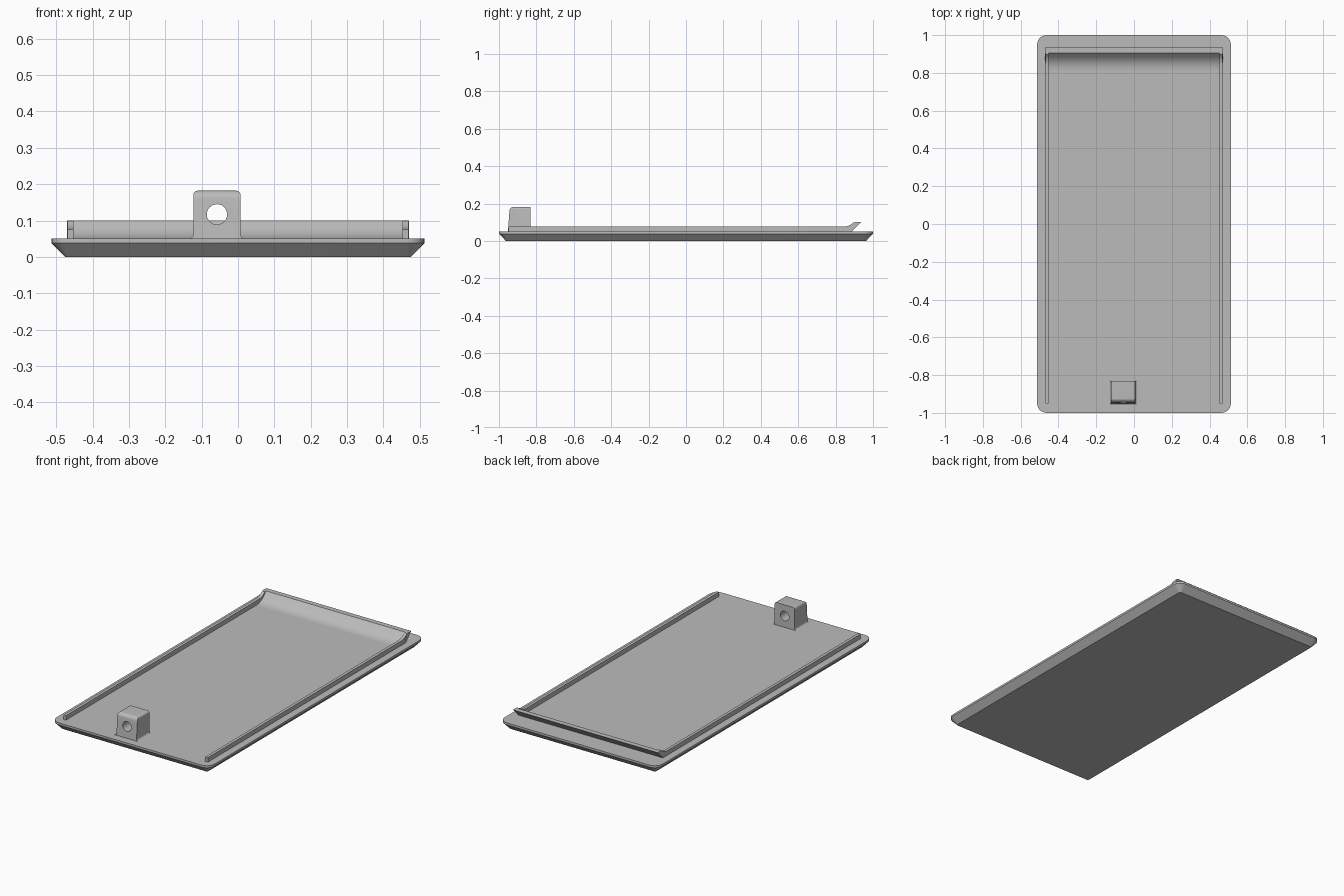
import bpy, bmesh
from math import sin, cos, pi, radians
from mathutils import Vector

if "Cube" in bpy.data.objects:
    bpy.data.objects.remove(bpy.data.objects["Cube"])

grey = bpy.data.materials.new("plain grey")
grey.use_nodes = True
color = (0.5, 0.5, 0.5, 1)
grey.diffuse_color = color
grey.node_tree.nodes["Principled BSDF"].inputs["Base Color"].default_value = color


def arc(cx, cy, r, start, end, steps=6):
    """Points along an arc, angles in degrees."""
    angles = [radians(start + (end - start) * i / steps) for i in range(steps + 1)]
    return [(cx + r * cos(a), cy + r * sin(a)) for a in angles]


def loft(name, rings):
    """Closed solid through matching rings of 3D points."""
    bm = bmesh.new()
    loops = [[bm.verts.new(p) for p in ring] for ring in rings]
    n = len(loops[0])
    for low, high in zip(loops, loops[1:]):
        for i in range(n):
            j = (i + 1) % n
            bm.faces.new((low[i], low[j], high[j], high[i]))
    bm.faces.new(loops[0][::-1])
    bm.faces.new(loops[-1])
    bmesh.ops.recalc_face_normals(bm, faces=bm.faces)
    mesh = bpy.data.meshes.new(name)
    bm.to_mesh(mesh)
    bm.free()
    mesh.materials.append(grey)
    obj = bpy.data.objects.new(name, mesh)
    bpy.context.collection.objects.link(obj)
    return obj


def extrude_x(name, profile, x0, x1):
    return loft(name, [[(x, y, z) for y, z in profile] for x in (x0, x1)])


def extrude_y(name, profile, y0, y1):
    return loft(name, [[(x, y, z) for x, z in profile] for y in (y0, y1)])


def rounded_rect(hx, hy, r, z):
    pts = []
    for i, (sx, sy) in enumerate([(1, 1), (-1, 1), (-1, -1), (1, -1)]):
        pts += arc(sx * (hx - r), sy * (hy - r), r, 90 * i, 90 * i + 90)
    return [(x, y, z) for x, y in pts]


def boolean(obj, cutter, operation):
    mod = obj.modifiers.new(operation.lower(), "BOOLEAN")
    mod.operation = operation
    mod.solver = "EXACT"
    mod.object = cutter
    cutter.hide_render = True
    cutter.hide_set(True)


def smooth(obj):
    bpy.ops.object.select_all(action="DESELECT")
    obj.select_set(True)
    bpy.context.view_layer.objects.active = obj
    bpy.ops.object.shade_smooth_by_angle(angle=radians(30))


# Plate with a chamfered underside
TOP = 0.05
plate = loft("plate", [rounded_rect(0.476, 0.963, 0.012, 0),
                       rounded_rect(0.513, 1.0, 0.05, 0.038),
                       rounded_rect(0.513, 1.0, 0.05, TOP)])

# Slanted lip at the back, blended into the plate on its inner side
blend = arc(0.815, 0.15, 0.1, -90, -45)
lip_profile = blend + [(0.905, 0.1), (0.935, 0.1), (0.885, TOP), (0.885, 0.045), (0.815, 0.045)]
lip = extrude_x("back_lip", lip_profile, -0.47, 0.47)

# Side rails, curving up into the lip
rail_profile = [(-0.95, 0.045), (-0.95, 0.076)] + arc(0.84, 0.156, 0.08, -90, -45) + [
    (0.905, 0.1), (0.93, 0.099), (0.88, TOP), (0.88, 0.045)]
rails = [extrude_x(side + "_rail", rail_profile, s * 0.452, s * 0.4695)
         for side, s in (("left", 1), ("right", -1))]

# Latch post: front outline with flared foot, trimmed by its side outline
CX, HALF, HEIGHT = -0.058, 0.065, 0.182
half_outline = [(HALF + 0.012, 0.045)] + arc(HALF + 0.012, TOP + 0.012, 0.012, 270, 180) \
    + arc(HALF - 0.012, HEIGHT - 0.012, 0.012, 0, 90)
outline = [(CX + x, z) for x, z in half_outline] + [(CX - x, z) for x, z in reversed(half_outline)]
post = extrude_y("latch_post", outline, -0.98, -0.832)
side_outline = [(-0.8, 0.03), (-0.8, 0.3), (-0.922, 0.3), (-0.922, HEIGHT)] \
    + arc(-0.922, HEIGHT - 0.022, 0.022, 90, 175) + [(-0.952, TOP), (-0.952, 0.03)]
trim = extrude_x("post_trim", side_outline, -0.3, 0.3)
hole = extrude_y("post_hole_cutter", arc(CX, 0.117, 0.028, 0, 345, 23), -1.1, -0.7)
boolean(post, trim, "INTERSECT")
boolean(post, hole, "DIFFERENCE")

# Bake the post cuts, then remove the cutters
bpy.context.view_layer.update()
graph = bpy.context.evaluated_depsgraph_get()
baked = bpy.data.meshes.new_from_object(post.evaluated_get(graph))
post.modifiers.clear()
post.data = baked
for cutter in (trim, hole):
    bpy.data.objects.remove(cutter)

for obj in [plate, lip, post] + rails:
    smooth(obj)
